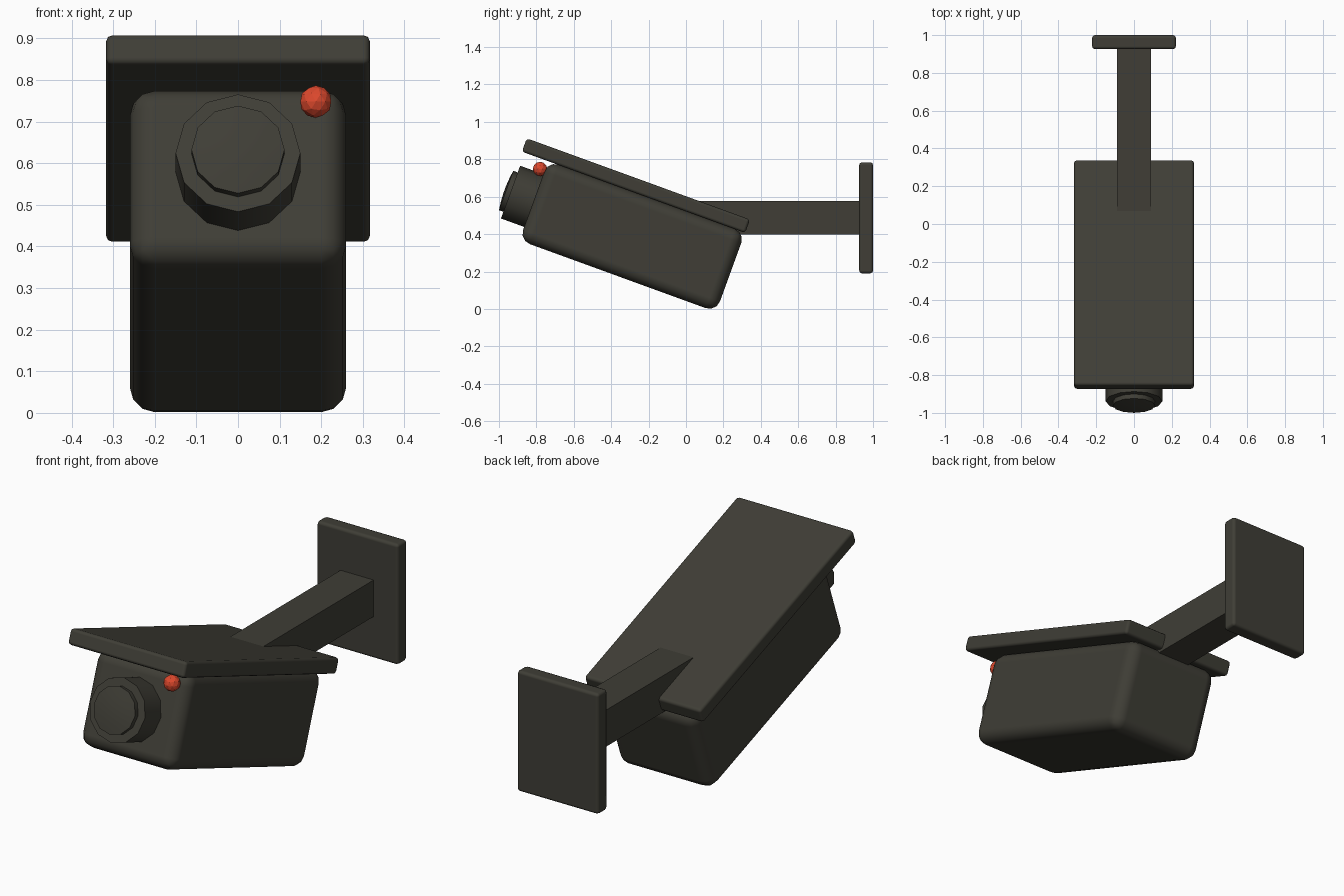
import bpy, bmesh, math
from mathutils import Matrix, Vector

if "Cube" in bpy.data.objects:
    bpy.data.objects.remove(bpy.data.objects["Cube"])

TILT = Matrix.Rotation(math.radians(-20), 4, 'X')


def material(name, rgb):
    mat = bpy.data.materials.new(name)
    mat.use_nodes = True
    mat.diffuse_color = (*rgb, 1)
    mat.node_tree.nodes["Principled BSDF"].inputs["Base Color"].default_value = (*rgb, 1)
    return mat


DARK = material("dark olive grey", (0.05, 0.048, 0.037))
RED = material("signal red", (0.72, 0.065, 0.026))


def finish(bm, name, mat, matrix, smooth=True):
    mesh = bpy.data.meshes.new(name)
    bmesh.ops.recalc_face_normals(bm, faces=bm.faces)
    bm.to_mesh(mesh)
    bm.free()
    obj = bpy.data.objects.new(name, mesh)
    bpy.context.collection.objects.link(obj)
    mesh.materials.append(mat)
    obj.matrix_world = matrix
    for poly in mesh.polygons:
        poly.use_smooth = smooth
    return obj


def box(name, center, size, bevel=0, segments=2, tilted=False):
    bm = bmesh.new()
    bmesh.ops.create_cube(bm, size=1)
    bmesh.ops.scale(bm, vec=Vector(size), verts=bm.verts)
    place = Matrix.Translation(center)
    obj = finish(bm, name, DARK, TILT @ place if tilted else place, bevel > 0)
    if bevel:
        mod = obj.modifiers.new("rounded edges", 'BEVEL')
        mod.width, mod.segments = bevel, segments
        mod.harden_normals = True
    return obj


def lathe(name, center, profile, sides):
    """Revolve (y, radius) pairs about the tilted y axis, capping the last ring."""
    bm = bmesh.new()
    rings = []
    for y, r in profile:
        angles = [2 * math.pi * i / sides for i in range(sides)]
        rings.append([bm.verts.new((r * math.sin(a), y, r * math.cos(a))) for a in angles])
    for a, b in zip(rings, rings[1:]):
        for i in range(sides):
            j = (i + 1) % sides
            bm.faces.new((a[i], a[j], b[j], b[i]))
    bm.faces.new(rings[0])
    bm.faces.new(rings[-1])
    obj = finish(bm, name, DARK, TILT @ Matrix.Translation(center))
    bpy.ops.object.select_all(action='DESELECT')
    obj.select_set(True)
    bpy.context.view_layer.objects.active = obj
    bpy.ops.object.shade_smooth_by_angle(angle=math.radians(40))
    return obj


# Tilted housing and the hood resting on it
box("housing", (0, -0.403, 0.266), (0.52, 1.12, 0.452), 0.06, 3, tilted=True)
box("hood", (0, -0.477, 0.528), (0.634, 1.27, 0.076), 0.015, tilted=True)

# Lens barrel with a stepped, slightly domed glass
lathe("lens_barrel", (0, -0.94, 0.266), [(0, 0.15), (-0.155, 0.15)], 12)
lathe("lens_glass", (0, -1.08, 0.266),
      [(0, 0.112), (-0.04, 0.112), (-0.046, 0.07), (-0.049, 0.02)], 12)

# Wall bracket
box("bracket_arm", (0, 0.475, 0.487), (0.18, 0.95, 0.18))
box("wall_plate", (0, 0.963, 0.487), (0.444, 0.074, 0.594), 0.015)

# Status light on the upper front corner
bm = bmesh.new()
bmesh.ops.create_icosphere(bm, subdivisions=2, radius=0.039)
finish(bm, "status_light", RED, Matrix.Translation((0.187, -0.78, 0.748)), smooth=False)
